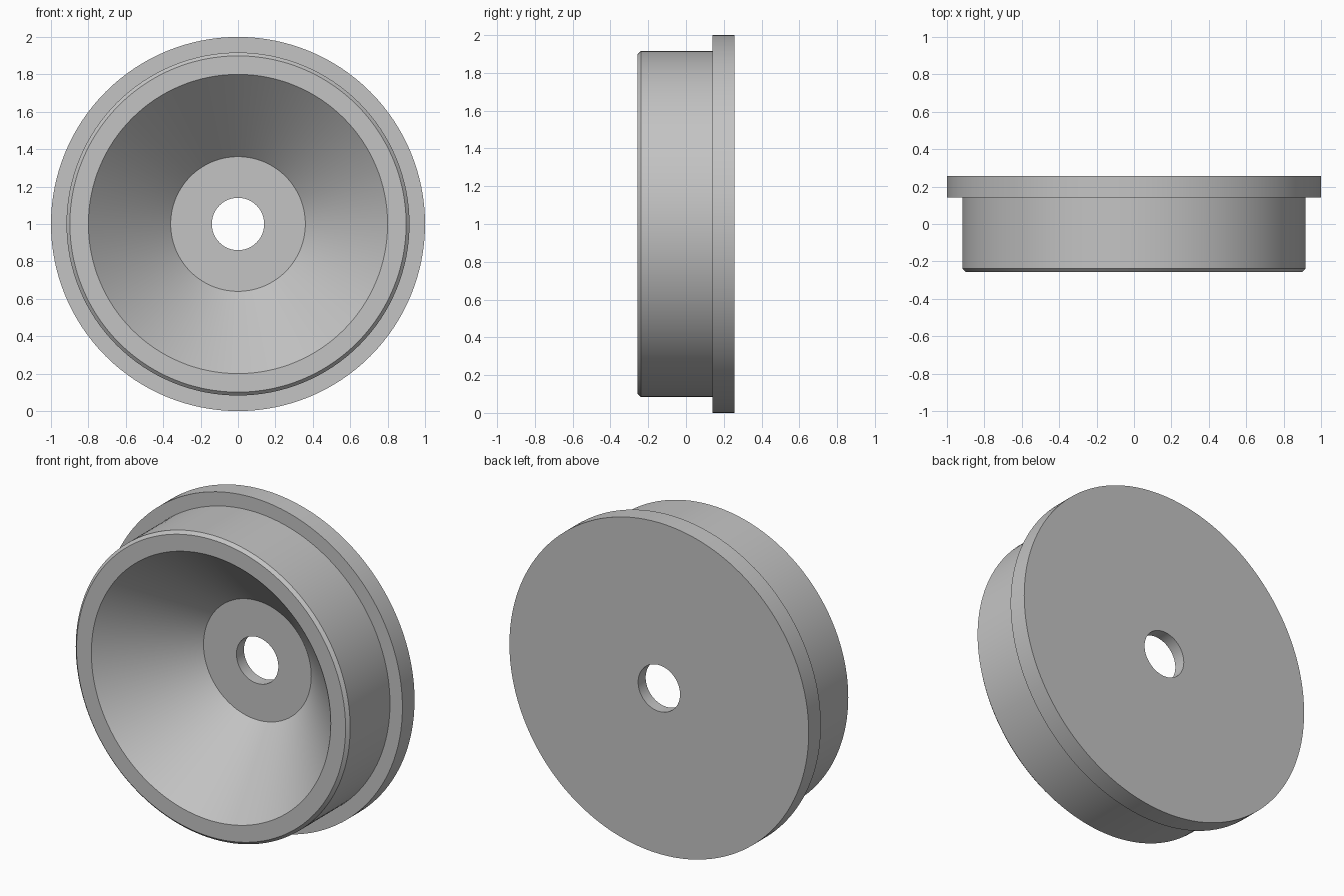
import bpy
import bmesh
from math import radians, tau
from mathutils import Matrix

cube = bpy.data.objects.get("Cube")
if cube:
    bpy.data.objects.remove(cube, do_unlink=True)

SEGMENTS = 128
HALF = 0.257      # half the depth
CHAMFER = 0.018

# Closed section (radius, y), revolved about the y axis
section = [
    (0.14, HALF), (1.0, HALF),                     # back face
    (1.0, 0.141), (0.917, 0.141),                  # flange rim and step
    (0.917, CHAMFER - HALF), (0.917 - CHAMFER, -HALF),  # barrel and chamfer
    (0.80, -HALF), (0.36, 0.185),                  # front lip and cone
    (0.14, 0.185),                                 # recess floor
]

# Plain grey metal
grey = bpy.data.materials.new("light_grey")
grey.use_nodes = True
colour = (0.55, 0.55, 0.55, 1.0)
grey.diffuse_color = colour
grey.node_tree.nodes["Principled BSDF"].inputs["Base Color"].default_value = colour

# Flanged cup with a conical recess and a through hole
bm = bmesh.new()
verts = [bm.verts.new((r, y, 0)) for r, y in section]
edges = [bm.edges.new((a, b)) for a, b in zip(verts, verts[1:] + verts[:1])]
bmesh.ops.spin(bm, geom=verts + edges, cent=(0, 0, 0), axis=(0, 1, 0),
               angle=tau, steps=SEGMENTS, use_merge=True)
bmesh.ops.remove_doubles(bm, verts=bm.verts, dist=0.0001)
bmesh.ops.recalc_face_normals(bm, faces=bm.faces)
bmesh.ops.transform(bm, matrix=Matrix.Translation((0, 0, 1)), verts=bm.verts)

mesh = bpy.data.meshes.new("flanged_cup")
bm.to_mesh(mesh)
bm.free()
mesh.materials.append(grey)
cup = bpy.data.objects.new("flanged_cup", mesh)
bpy.context.collection.objects.link(cup)

# Smooth round walls with crisp rims
bpy.ops.object.select_all(action="DESELECT")
cup.select_set(True)
bpy.context.view_layer.objects.active = cup
bpy.ops.object.shade_smooth_by_angle(angle=radians(30))
